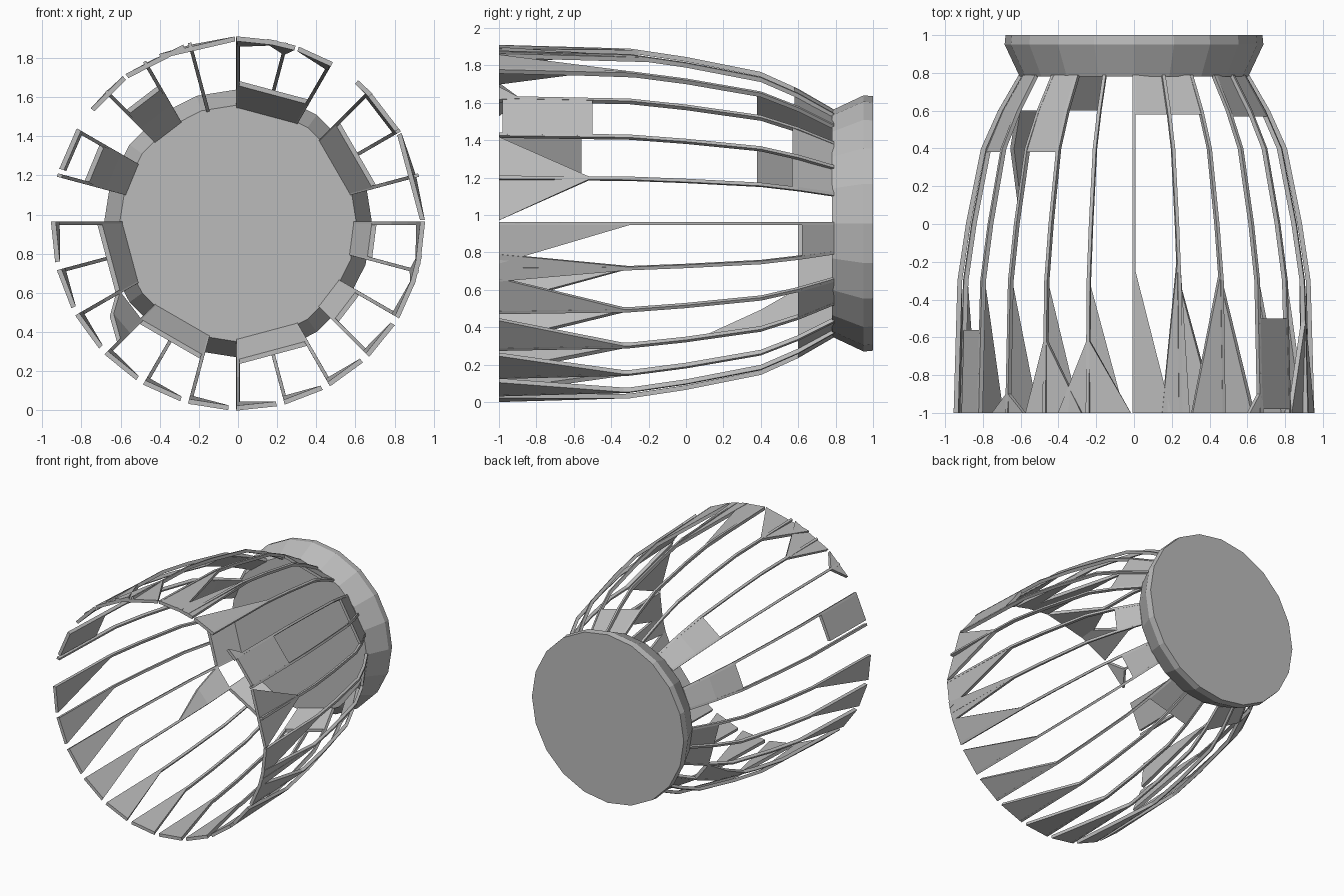
import bpy, bmesh
from math import sin, cos, radians, degrees

cube = bpy.data.objects.get("Cube")
if cube:
    bpy.data.objects.remove(cube)

grey = bpy.data.materials.new("plain grey")
grey.use_nodes = True
colour = (0.5, 0.5, 0.5, 1)
grey.diffuse_color = colour
grey.node_tree.nodes["Principled BSDF"].inputs["Base Color"].default_value = colour

CENTRE = 0.955
THICK = 0.025
# Barrel outline: (y, radius) from the open mouth to the cap
PROFILE = [(-1, 0.955), (-0.3, 0.935), (0, 0.89), (0.4, 0.81), (0.6, 0.72), (0.79, 0.61)]


def radius(y):
    for (y0, r0), (y1, r1) in zip(PROFILE, PROFILE[1:]):
        if y <= y1:
            return r0 + (r1 - r0) * (y - y0) / (y1 - y0)
    return PROFILE[-1][1]


def point(angle, y, r):
    a = radians(angle)
    return (r * cos(a), y, CENTRE + r * sin(a))


def finish(bm, name):
    bmesh.ops.recalc_face_normals(bm, faces=bm.faces)
    mesh = bpy.data.meshes.new(name)
    bm.to_mesh(mesh)
    bm.free()
    mesh.materials.append(grey)
    bpy.context.collection.objects.link(bpy.data.objects.new(name, mesh))


def strip(name, rows):
    """Loft a thin solid through rows of (y, first angle, last angle)."""
    bm = bmesh.new()
    loops = []
    for y, a0, a1 in rows:
        r = radius(y)
        corners = [(a0, r), (a1, r), (a1, r - THICK), (a0, r - THICK)]
        loops.append([bm.verts.new(point(a, y, q)) for a, q in corners])
    for lo, hi in zip(loops, loops[1:]):
        for i in range(4):
            j = (i + 1) % 4
            bm.faces.new((lo[i], lo[j], hi[j], hi[i]))
    bm.faces.new(loops[0])
    bm.faces.new(loops[-1])
    finish(bm, name)


def half_angle(y):
    return degrees(0.009 / radius(y))


# Thin ribs running the length of the barrel
for angle in range(0, 360, 15):
    strip("rib", [(y, angle - half_angle(y), angle + half_angle(y)) for y, r in PROFILE])

# Tapered flares at the mouth: rib angle -> (first angle, last angle, tip y)
flares = {
    0: (-13, 0, -0.3), 15: (1, 29, -0.52), 45: (44, 50, -0.9), 60: (60, 71, -0.27),
    75: (72, 81, -0.2), 90: (78, 90, -0.25), 105: (91, 115, -0.62),
    120: (107, 127, -0.62), 135: (128, 142, -0.9), 345: (341, 350, -0.3),
}
for angle in range(0, 360, 15):
    if angle in (30, 150, 165):
        continue
    first, last, tip = flares.get(angle, (angle, angle + 12, -0.33))
    strip("mouth_flare", [(-1, first, last), (tip, angle - 0.5, angle + 0.5)])

# Rectangular plates near the mouth
strip("mouth_plate", [(-0.98, 30, 45), (-0.5, 30, 45)])
strip("mouth_plate", [(-1, 150, 163), (-0.56, 150, 163)])

# Flat plates joining the ribs to the cap: (first angle, last angle, start y)
for first, last, start in [
    (60, 90, 0.58), (15, 45, 0.57), (-15, 0, 0.62), (-45, -30, 0.6), (180, 210, 0.6),
    (225, 255, 0.6), (270, 300, 0.6), (120, 135, 0.38), (150, 165, 0.38),
]:
    rows = [start, 0.6, 0.79] if start < 0.5 else [start, 0.79]
    strip("cap_plate", [(y, first, last) for y in rows])

# Tapered brace on the lower side
strip("side_brace", [(0.12, 224.5, 225.5), (0.4, 216, 225), (0.6, 210, 225)])

# Flared solid cap
SIDES = 20
bm = bmesh.new()
rings = []
for y, r in [(0.78, 0.605), (0.95, 0.685), (1, 0.68)]:
    rings.append([bm.verts.new(point(360 * i / SIDES, y, r)) for i in range(SIDES)])
for lo, hi in zip(rings, rings[1:]):
    for i in range(SIDES):
        j = (i + 1) % SIDES
        bm.faces.new((lo[i], lo[j], hi[j], hi[i]))
bm.faces.new(rings[0])
bm.faces.new(rings[-1])
finish(bm, "end_cap")
